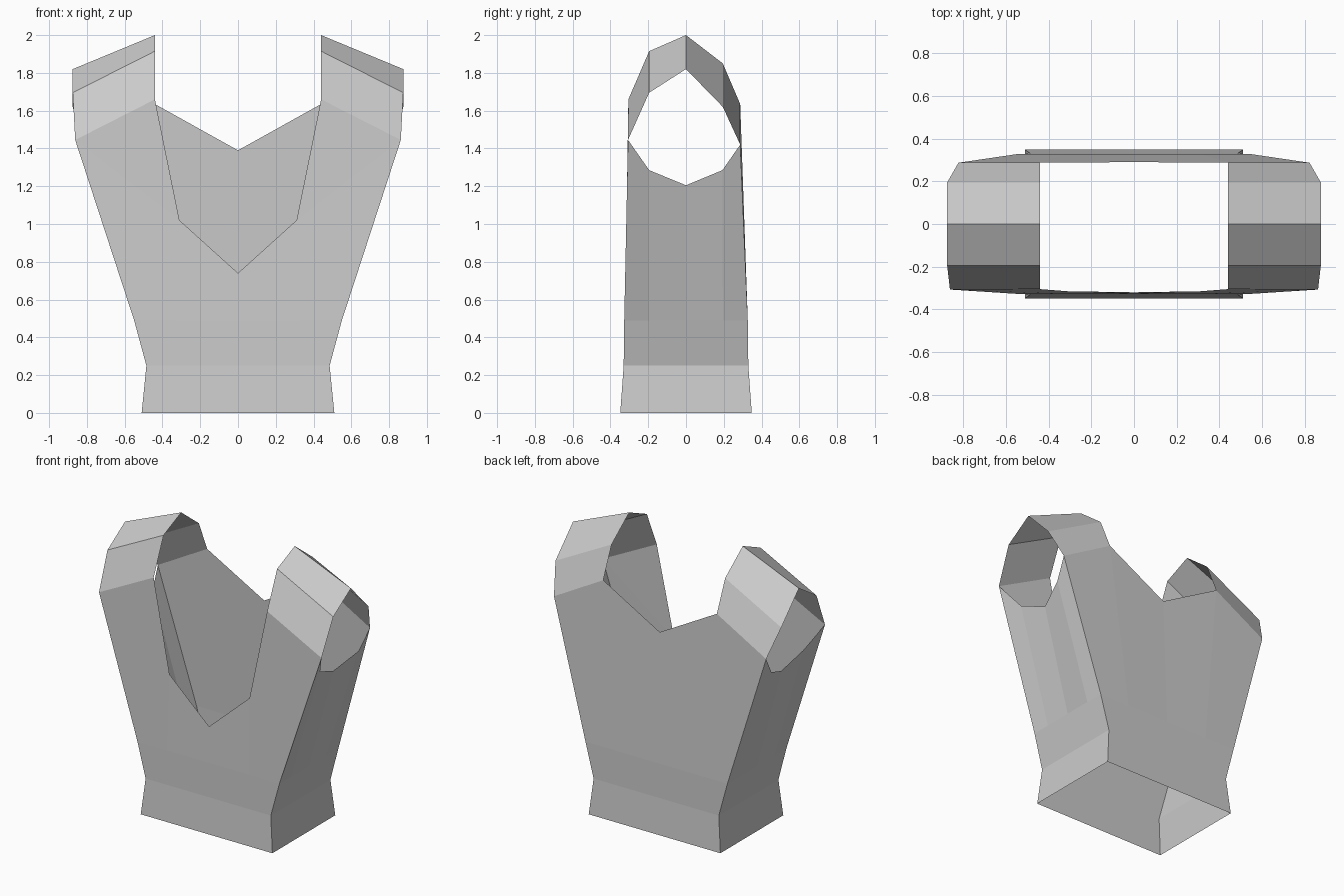
import bpy, bmesh

if "Cube" in bpy.data.objects:
    bpy.data.objects.remove(bpy.data.objects["Cube"])

me = bpy.data.meshes.new("tank_top")
top = bpy.data.objects.new("tank_top", me)
bpy.context.collection.objects.link(top)
bm = bmesh.new()


def row(points):
    return [bm.verts.new(p) for p in points]


def bridge(a, b):
    for i in range(len(a) - 1):
        bm.faces.new((a[i], a[i + 1], b[i + 1], b[i]))


# Half rings: front centre -> side -> back centre
def half_ring(x, y, z):
    return row([(0, -y, z), (x * 0.58, -y, z), (x, -y, z),
                (x, -0.195, z), (x, 0, z), (x, 0.195, z),
                (x, y, z), (x * 0.58, y, z), (0, y, z)])


hem = half_ring(0.51, 0.348, 0)
waist = half_ring(0.485, 0.33, 0.25)
ribs = half_ring(0.55, 0.327, 0.49)
bridge(hem, waist)
bridge(waist, ribs)

# Shoulder strap, swept from front to back over the top
inner = row([(0.44, -0.305, 1.66), (0.44, -0.195, 1.915), (0.44, 0, 2.0),
             (0.44, 0.195, 1.85), (0.44, 0.287, 1.635)])
outer = row([(0.862, -0.307, 1.445), (0.875, -0.195, 1.695), (0.875, 0, 1.82),
             (0.875, 0.195, 1.62), (0.822, 0.287, 1.42)])
bridge(outer, inner)

# Side panel up to the lower armhole
under = row([(0.773, -0.195, 1.285), (0.738, 0, 1.205), (0.797, 0.193, 1.285)])
bridge(ribs[2:7], [outer[0]] + under + [outer[4]])

# Chest and scooped front neckline
neck = row([(0, -0.32, 0.74), (0.31, -0.315, 1.02)])
bridge(ribs[0:2], neck)
bm.faces.new((ribs[1], ribs[2], outer[0], neck[1]))
bm.faces.new((neck[1], outer[0], inner[0]))

# Back and shallow back neckline
nape = bm.verts.new((0, 0.29, 1.39))
bm.faces.new((ribs[6], ribs[7], inner[4], outer[4]))
bm.faces.new((ribs[7], ribs[8], nape, inner[4]))

bmesh.ops.recalc_face_normals(bm, faces=bm.faces)
bm.to_mesh(me)
bm.free()

# Mirror the other half
mirror = top.modifiers.new("mirror", 'MIRROR')
mirror.use_axis[0] = True
mirror.use_clip = True
